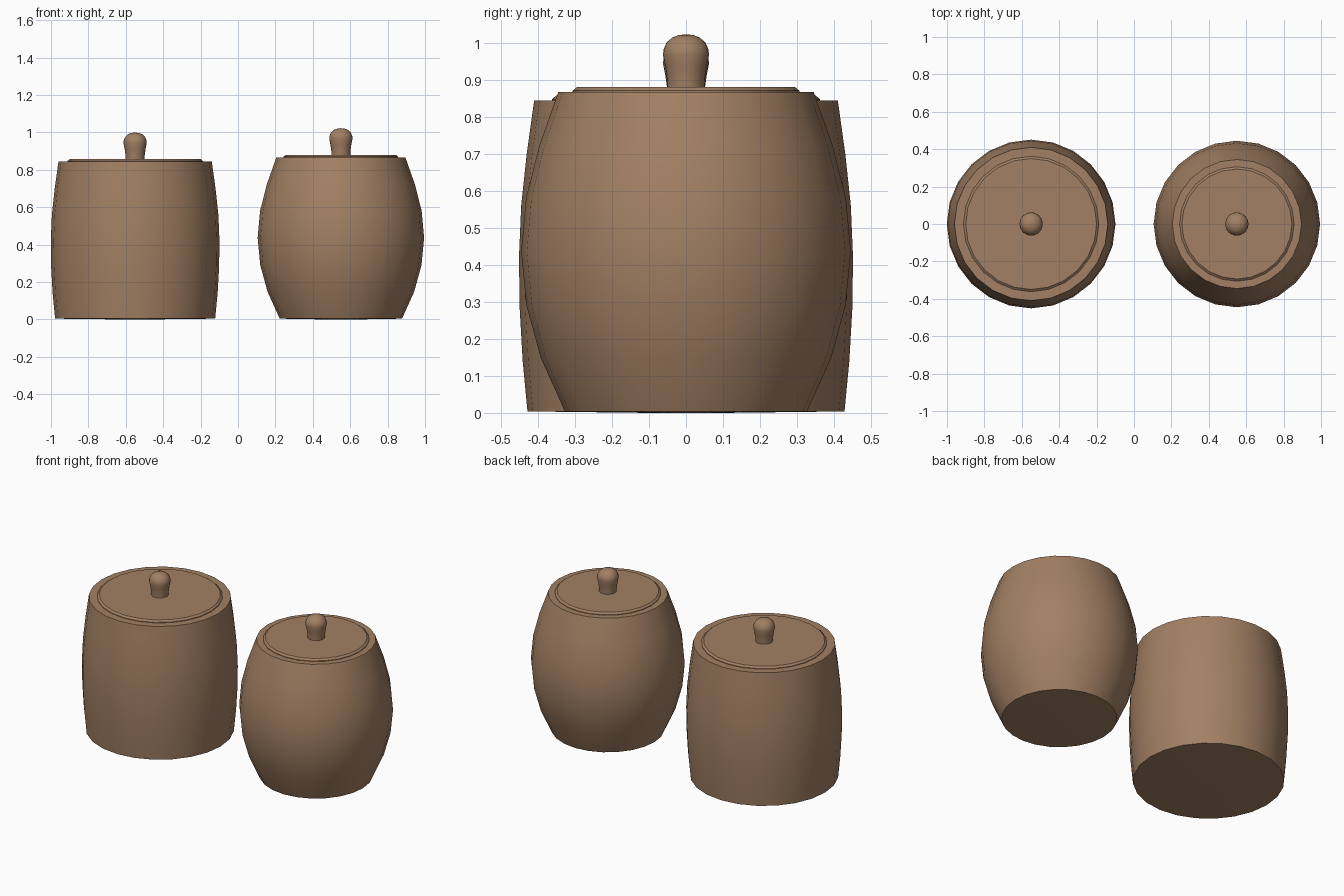
import bpy, bmesh, math

if "Cube" in bpy.data.objects:
    bpy.data.objects.remove(bpy.data.objects["Cube"])

SIDES = 24
wood = bpy.data.materials.new("brown clay")
wood.diffuse_color = (0.36, 0.215, 0.125, 1)
wood.use_nodes = True
wood.node_tree.nodes["Principled BSDF"].inputs["Base Color"].default_value = wood.diffuse_color


def lathe(name, profile, x, sides=SIDES):
    """Spin (radius, z) points about the vertical axis at x; radius 0 makes a pole."""
    bm = bmesh.new()
    rings = []
    for r, z in profile:
        if r == 0:
            rings.append([bm.verts.new((0, 0, z))] * sides)
        else:
            rings.append([bm.verts.new((r * math.cos(2 * math.pi * i / sides),
                                        r * math.sin(2 * math.pi * i / sides), z))
                          for i in range(sides)])
    for a, b in zip(rings, rings[1:]):
        for i in range(sides):
            j = (i + 1) % sides
            bm.faces.new(list(dict.fromkeys((a[i], a[j], b[j], b[i]))))
    bmesh.ops.recalc_face_normals(bm, faces=bm.faces)
    me = bpy.data.meshes.new(name)
    bm.to_mesh(me)
    bm.free()
    me.materials.append(wood)
    me.shade_smooth()
    me.set_sharp_from_angle(angle=math.radians(30))
    ob = bpy.data.objects.new(name, me)
    ob.location.x = x
    bpy.context.collection.objects.link(ob)


def jar(prefix, x, wall, lid_r, top):
    rim = wall[-1][1]
    # bulging body with flat shoulder
    lathe(prefix + "_body", [(0, 0), (0.1, 0)] + wall + [(lid_r - 0.02, rim), (0, rim)], x)
    # thin bevelled lid
    lathe(prefix + "_lid", [(0, rim - 0.01), (lid_r, rim - 0.01), (lid_r, rim + 0.004),
                            (lid_r - 0.012, top), (0, top)], x)
    # flared knob with domed top
    knob = [(0, -0.01), (0.05, -0.01), (0.051, 0.02), (0.056, 0.055), (0.062, 0.085),
            (0.061, 0.1), (0.053, 0.119), (0.038, 0.133), (0.02, 0.140), (0, 0.142)]
    lathe(prefix + "_knob", [(r, top + z) for r, z in knob], x)


# wide, nearly straight jar
jar("wide_jar", -0.55,
    [(0.428, 0.004), (0.441, 0.14), (0.449, 0.28), (0.451, 0.42),
     (0.445, 0.56), (0.43, 0.70), (0.41, 0.843)], 0.362, 0.857)
# rounder barrel jar
jar("barrel_jar", 0.55,
    [(0.327, 0.004), (0.392, 0.148), (0.431, 0.29), (0.445, 0.435),
     (0.432, 0.58), (0.396, 0.722), (0.345, 0.866)], 0.306, 0.88)
